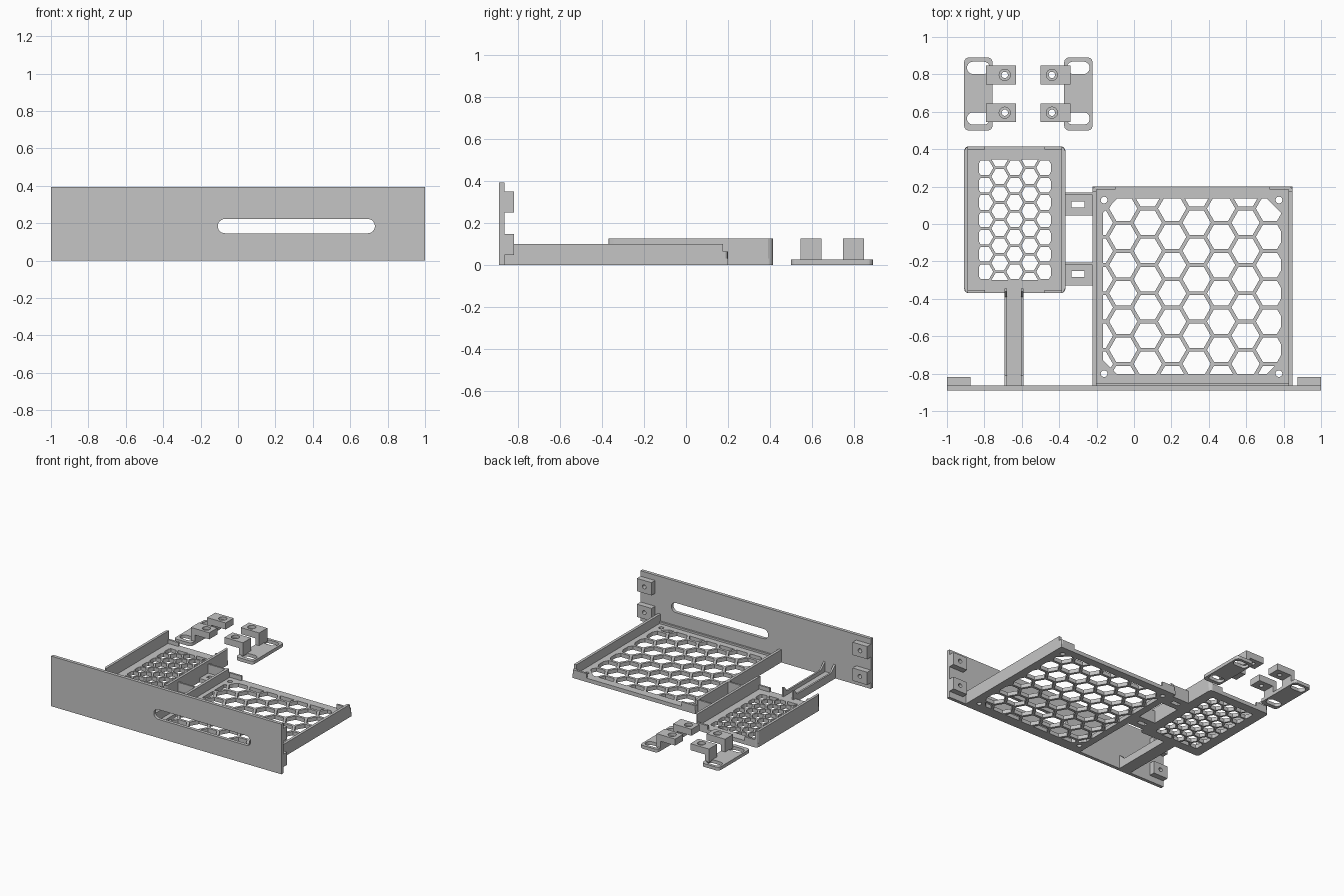
import bpy, bmesh, math

if "Cube" in bpy.data.objects:
    bpy.data.objects.remove(bpy.data.objects["Cube"])

grey = bpy.data.materials.new("plain_grey")
grey.diffuse_color = (0.56, 0.56, 0.56, 1)
grey.use_nodes = True
grey.node_tree.nodes["Principled BSDF"].inputs["Base Color"].default_value = grey.diffuse_color


def rrect(x0, x1, y0, y1, r=0.0, n=6):
    """Rectangle outline with optional rounded corners, counter-clockwise."""
    if r == 0:
        return [(x0, y0), (x1, y0), (x1, y1), (x0, y1)]
    pts = []
    for cx, cy, a in ((x1 - r, y0 + r, -90), (x1 - r, y1 - r, 0),
                      (x0 + r, y1 - r, 90), (x0 + r, y0 + r, 180)):
        for i in range(n + 1):
            t = math.radians(a + 90 * i / n)
            p = (cx + r * math.cos(t), cy + r * math.sin(t))
            if not pts or math.dist(p, pts[-1]) > 1e-4:
                pts.append(p)
    if math.dist(pts[0], pts[-1]) < 1e-4:
        pts.pop()
    return pts


def ngon(cx, cy, r, n=20):
    return [(cx + r * math.cos(2 * math.pi * i / n),
             cy + r * math.sin(2 * math.pi * i / n)) for i in range(n)]


def plate(name, outline, lo, hi, holes=(), axis='z'):
    """Extrude a 2D outline with holes between lo and hi along an axis."""
    cu = bpy.data.curves.new(name, 'CURVE')
    cu.dimensions, cu.fill_mode = '2D', 'BOTH'
    cu.extrude = (hi - lo) / 2
    for loop in [outline, *holes]:
        sp = cu.splines.new('POLY')
        sp.points.add(len(loop) - 1)
        for p, (u, v) in zip(sp.points, loop):
            p.co = (u, v, 0, 1)
        sp.use_cyclic_u = True
    tmp = bpy.data.objects.new(name + "_curve", cu)
    bpy.context.collection.objects.link(tmp)
    deps = bpy.context.evaluated_depsgraph_get()
    me = bpy.data.meshes.new_from_object(tmp.evaluated_get(deps))
    bpy.data.objects.remove(tmp)
    bpy.data.curves.remove(cu)
    bm = bmesh.new()
    bm.from_mesh(me)
    for v in bm.verts:
        a, b, c = v.co
        c += (lo + hi) / 2
        v.co = {'z': (a, b, c), 'y': (a, c, b), 'x': (c, a, b)}[axis]
    bmesh.ops.remove_doubles(bm, verts=bm.verts, dist=1e-5)
    bmesh.ops.recalc_face_normals(bm, faces=bm.faces)
    for f in bm.faces:
        f.smooth = False
    bm.to_mesh(me)
    bm.free()
    me.name = name
    me.materials.clear()
    me.materials.append(grey)
    ob = bpy.data.objects.new(name, me)
    bpy.context.collection.objects.link(ob)
    return ob


def box(name, x0, x1, y0, y1, z0, z1):
    return plate(name, rrect(x0, x1, y0, y1), z0, z1)


def clip(poly, window):
    """Clip a polygon to a convex counter-clockwise window."""
    for (ax, ay), (bx, by) in zip(window, window[1:] + window[:1]):
        side = lambda p: (bx - ax) * (p[1] - ay) - (by - ay) * (p[0] - ax)
        out = []
        for p, q in zip(poly, poly[1:] + poly[:1]):
            sp, sq = side(p), side(q)
            if sp >= 0:
                out.append(p)
            if sp * sq < 0:
                t = sp / (sp - sq)
                out.append((p[0] + t * (q[0] - p[0]), p[1] + t * (q[1] - p[1])))
        poly = out
        if not poly:
            break
    return poly


def honeycomb(cx, cy, pitch, wall, window):
    """Hexagon holes on a staggered grid, trimmed to the window."""
    holes = []
    for i in range(-6, 7):
        for j in range(-6, 7):
            x = cx + i * pitch * math.sqrt(3) / 2
            y = cy + (j + 0.5 * (i % 2)) * pitch
            h = clip(ngon(x, y, (pitch - wall) / math.sqrt(3), 6), window)
            area = sum(a[0] * b[1] - b[0] * a[1] for a, b in zip(h, h[1:] + h[:1])) / 2
            if area > 0.0004:
                holes.append(h)
    return holes


# Front panel with long slot
plate("front_panel", rrect(-1, 1, 0, 0.393), -0.89, -0.864,
      [rrect(-0.108, 0.732, 0.146, 0.222, 0.0375)], 'y')

# Screw blocks behind the panel ends
for x0, x1 in ((-1, -0.873), (0.873, 1)):
    for z in (0.098, 0.3):
        plate("panel_screw_block", rrect(x0, x1, z - 0.05, z + 0.05), -0.866, -0.819,
              [ngon((x0 + x1) / 2, z, 0.016)], 'y')

# Large tray: honeycomb floor with chamfered window and corner screw holes
X0, X1, Y0, Y1, c = -0.165, 0.785, -0.803, 0.137, 0.075
octagon = [(X0 + c, Y0), (X1 - c, Y0), (X1, Y0 + c), (X1, Y1 - c),
           (X1 - c, Y1), (X0 + c, Y1), (X0, Y1 - c), (X0, Y0 + c)]
cells = honeycomb(0.335, -0.295, 0.151, 0.02, octagon)
screws = [ngon(x, y, 0.018) for x in (-0.16, 0.775) for y in (-0.8, 0.128)]
plate("large_tray_floor", rrect(-0.222, 0.847, -0.866, 0.2), 0, 0.03, cells + screws)
box("large_tray_front_lip", -0.222, 0.847, -0.866, -0.85, 0, 0.045)

# Large tray side walls, each with a low back tab
for s in (-1, 1):
    m = lambda d, y: (0.3125 + s * d, y)
    plate("large_tray_wall", [m(0.5345, -0.866), m(0.5345, 0.176), m(0.513, 0.176),
          m(0.513, -0.866)], 0, 0.1)
    plate("large_tray_back_tab", [m(0.5345, 0.17), m(0.5345, 0.185), m(0.53, 0.196),
          m(0.5195, 0.2), m(0.412, 0.2), m(0.412, 0.184), m(0.513, 0.184),
          m(0.513, 0.17)], 0, 0.065)

# Small tray: honeycomb floor, tall side walls and low end tabs
small_window = rrect(-0.83, -0.445, -0.3, 0.345)
plate("small_tray_floor", rrect(-0.908, -0.367, -0.37, 0.415, 0.025), 0, 0.03,
      honeycomb(-0.6375, 0.0225, 0.0925, 0.014, small_window))
for s in (-1, 1):
    m = lambda d, y: (-0.6375 + s * d, y)
    plate("small_tray_wall", [m(0.25, -0.369), m(0.262, -0.362),
          m(0.2705, -0.345), m(0.2705, 0.39), m(0.262, 0.407), m(0.25, 0.414)], 0, 0.126)
    for y0, y1 in ((-0.37, -0.354), (0.399, 0.415)):
        plate("small_tray_end_tab", [m(0.16, y0), m(0.2505, y0), m(0.2505, y1),
              m(0.16, y1)], 0, 0.06)

# Slotted links between the trays, each with a stiffening rib
for y0, y1, ymid in ((0.045, 0.168, 0.105), (-0.33, -0.205, -0.268)):
    plate("tray_link", rrect(-0.372, -0.218, y0, y1), 0, 0.03,
          [rrect(-0.335, -0.265, ymid - 0.016, ymid + 0.016)])
    box("tray_link_rib", -0.372, -0.218, y1 - 0.014, y1, 0, 0.1)

# Arm from the small tray to the panel, with ribs raised at both ends
box("arm_floor", -0.692, -0.59, -0.866, -0.36, 0, 0.03)
rib = [(-0.866, 0), (-0.345, 0), (-0.345, 0.1), (-0.36, 0.1), (-0.39, 0.06),
       (-0.81, 0.06), (-0.866, 0.11)]
for x in (-0.692, -0.604):
    plate("arm_rib", rib, x, x + 0.014, axis='x')

# Two loose clamp brackets, mirrored about x = -0.565
for s in (-1, 1):
    def span(a, b):
        return sorted((-0.565 + s * a, -0.565 + s * b))
    slots = [rrect(*span(0.328, 0.206), y - 0.033, y + 0.033, 0.0325) for y in (0.564, 0.835)]
    plate("bracket_plate", rrect(*span(0.343, 0.192), 0.5, 0.89, 0.025), 0, 0.026, slots)
    for y in (0.595, 0.797):
        hx = -0.565 + s * 0.126
        head = rrect(*span(0.226, 0.066), y - 0.05, y + 0.05)
        box("bracket_post", *span(0.226, 0.192), y - 0.05, y + 0.05, 0.02, 0.08)
        plate("bracket_head_lower", head, 0.075, 0.103, [ngon(hx, y, 0.017)])
        plate("bracket_head_upper", head, 0.103, 0.126, [ngon(hx, y, 0.03)])
